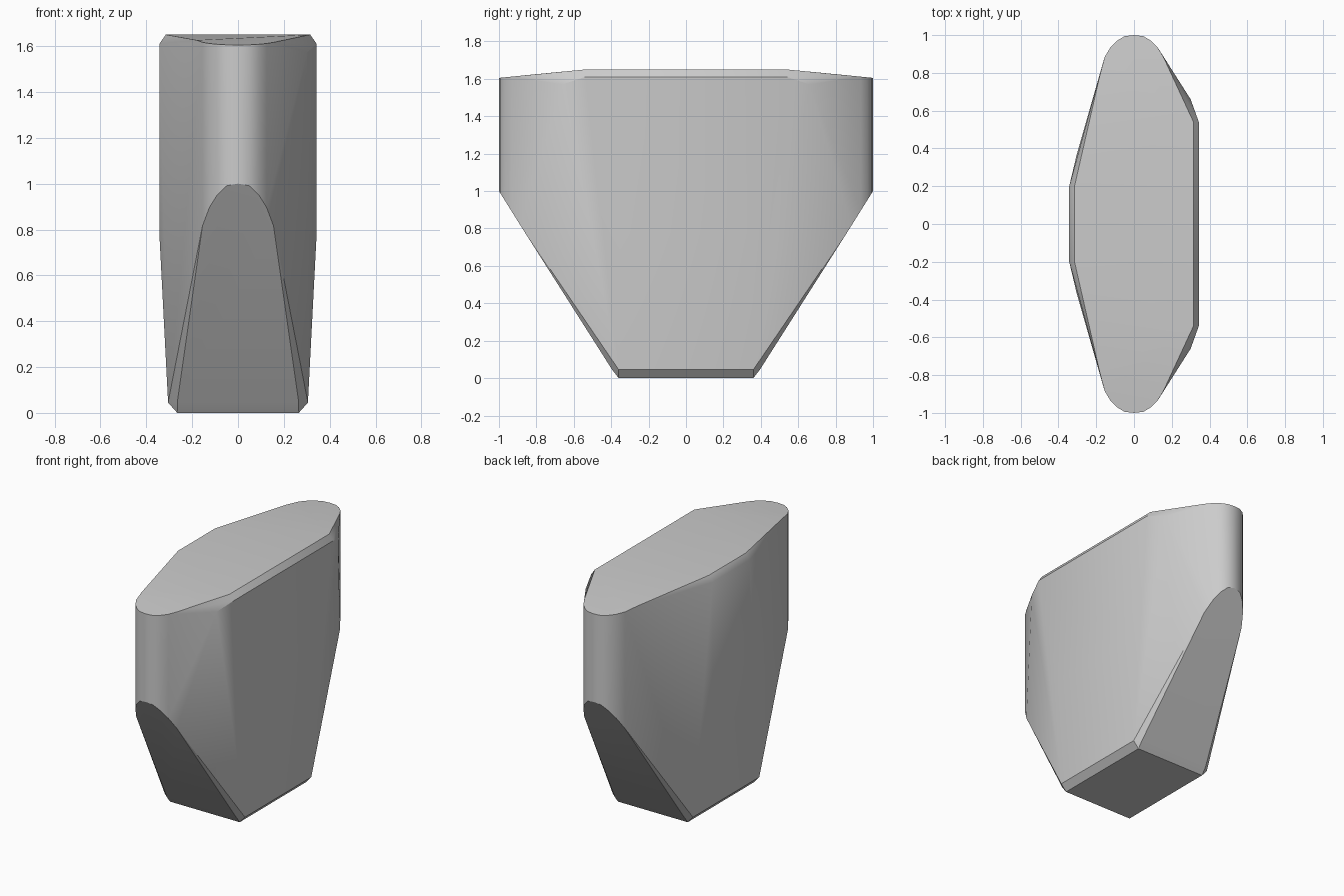
import bpy
import bmesh

cube = bpy.data.objects.get("Cube")
if cube:
    bpy.data.objects.remove(cube, do_unlink=True)

grey = bpy.data.materials.new("plain grey")
grey.use_nodes = True
colour = (0.6, 0.6, 0.6, 1)
grey.diffuse_color = colour
grey.node_tree.nodes["Principled BSDF"].inputs["Base Color"].default_value = colour


def rim_height(y):
    # The top is level in the middle and falls gently to both ends
    return 1.65 - max(0, y - 0.55) * 0.1


points = []


def add(x, y, z):
    # Mirror each point from back to front
    points.extend([(x, y, z), (x, -y, z)])


# Rounded upright ends
for x, y in [(0, 1), (0.05, 0.994), (0.09, 0.97), (0.125, 0.935), (0.155, 0.885)]:
    for side in (-1, 1):
        add(side * x, y, rim_height(y))
        add(side * x, y, 1.0 - (1 - y) * 1.6)
add(-0.18, 0.79, rim_height(0.79))

# Broad sides: a short flat on one side and a long flat on the other
for side, flat, low in [(-1, 0.2, 0.2), (1, 0.54, 0.35)]:
    add(side * 0.315, flat, 1.65)
    add(side * 0.343, flat, 1.61)
    add(side * 0.343, low, 0.78)
add(0.3, 0.66, 1.57)

# Foot with a chamfered lower edge
for side in (-1, 1):
    add(side * 0.305, 0.36, 0.045)
    add(side * 0.265, 0.395, 0.045)
    add(side * 0.265, 0.36, 0)

# Wrap the profile points into one closed solid
bm = bmesh.new()
for p in points:
    bm.verts.new(p)
bmesh.ops.remove_doubles(bm, verts=bm.verts, dist=0.001)
hull = bmesh.ops.convex_hull(bm, input=bm.verts)
spare = {g for g in hull["geom_interior"] + hull["geom_unused"]
         if isinstance(g, bmesh.types.BMVert)}
bmesh.ops.delete(bm, geom=list(spare), context="VERTS")
bmesh.ops.dissolve_limit(bm, angle_limit=0.01, verts=bm.verts, edges=bm.edges)
bmesh.ops.recalc_face_normals(bm, faces=bm.faces)

mesh = bpy.data.meshes.new("tapered_block")
bm.to_mesh(mesh)
bm.free()
mesh.materials.append(grey)
block = bpy.data.objects.new("tapered_block", mesh)
bpy.context.collection.objects.link(block)

# Soft shading with crisp rims
bpy.ops.object.select_all(action="DESELECT")
block.select_set(True)
bpy.context.view_layer.objects.active = block
bpy.ops.object.shade_smooth_by_angle(angle=0.52)
